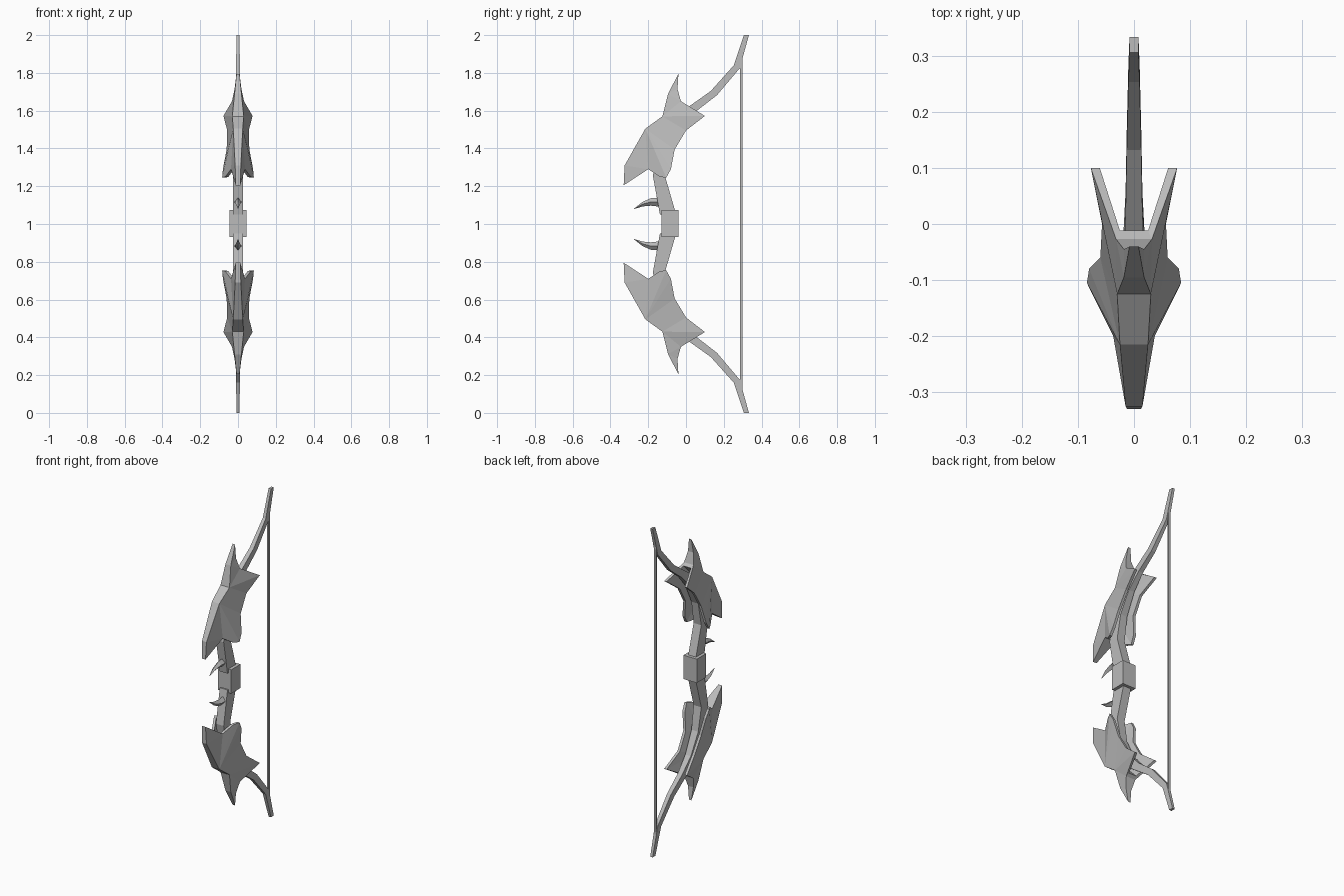
import bpy
import bmesh

cube = bpy.data.objects.get("Cube")
if cube:
    bpy.data.objects.remove(cube, do_unlink=True)

grey = bpy.data.materials.new("plain_grey")
grey.use_nodes = True
COLOUR = (0.5, 0.5, 0.5, 1)
grey.diffuse_color = COLOUR
grey.node_tree.nodes["Principled BSDF"].inputs["Base Color"].default_value = COLOUR

MID = 1.0  # height of the mirror plane between the two halves


def make(name, verts, faces, mirror=True):
    """Flat-shaded object with its origin on the mirror plane."""
    mesh = bpy.data.meshes.new(name)
    mesh.from_pydata([(x, y, z - MID) for x, y, z in verts], [], faces)
    bm = bmesh.new()
    bm.from_mesh(mesh)
    bmesh.ops.recalc_face_normals(bm, faces=bm.faces)
    bm.to_mesh(mesh)
    bm.free()
    mesh.materials.append(grey)
    ob = bpy.data.objects.new(name, mesh)
    ob.location.z = MID
    bpy.context.collection.objects.link(ob)
    if mirror:
        mod = ob.modifiers.new("Mirror", 'MIRROR')
        mod.use_axis = (False, False, True)
        mod.use_mirror_merge = False
    return ob


def loft(name, rings, mirror=True):
    """Skin four-cornered rings and cap both ends."""
    verts = [v for ring in rings for v in ring]
    faces = [(0, 1, 2, 3), tuple(len(verts) - k for k in (1, 2, 3, 4))]
    for i in range(len(rings) - 1):
        for k in range(4):
            a, b = 4 * i + k, 4 * i + (k + 1) % 4
            faces.append((a, b, b + 4, a + 4))
    return make(name, verts, faces, mirror)


def block_ring(x, y0, y1, z):
    return [(-x, y0, z), (x, y0, z), (x, y1, z), (-x, y1, z)]


# Grip block and bowstring
loft("grip", [block_ring(0.045, -0.13, -0.04, z) for z in (0.93, 1.075)], False)
loft("bowstring", [block_ring(0.006, 0.287, 0.299, z) for z in (0.09, 1.91)], False)

# Limbs: front edge (y, z), back edge (y, z), half width
limb = [
    ((-0.138, 1.05), (-0.052, 1.05), 0.026),
    ((-0.175, 1.255), (-0.11, 1.25), 0.026),
    ((-0.145, 1.42), (-0.085, 1.39), 0.023),
    ((-0.07, 1.56), (-0.02, 1.515), 0.019),
    ((0.02, 1.625), (0.058, 1.60), 0.015),
    ((0.132, 1.705), (0.164, 1.682), 0.013),
    ((0.253, 1.84), (0.285, 1.825), 0.010),
    ((0.306, 2.0), (0.333, 2.0), 0.008),
]
loft("limbs", [[(-w, *f), (w, *f), (w, *b), (-w, *b)] for f, b, w in limb])

# Curved horns with diamond sections: y, z, half width, half height
horn = [(-0.11, 1.115, 0.022, 0.027), (-0.185, 1.117, 0.017, 0.020),
        (-0.23, 1.105, 0.011, 0.012), (-0.275, 1.08, 0.001, 0.001)]
loft("horns", [[(-w, y, z), (0, y, z + h), (w, y, z), (0, y, z - h)]
               for y, z, w, h in horn])

# Armour shells: front ridge (r), rear edge (b), inner rim (c), channel floor (q)
ridge = [(0.012, -0.33, 1.205), (0.015, -0.325, 1.31), (0.025, -0.215, 1.505),
         (0.03, -0.125, 1.57), (0.018, -0.095, 1.69), (0.008, -0.04, 1.795)]
rear = [(0.037, -0.2, 1.29), (0.067, -0.14, 1.25), (0.084, -0.105, 1.245),
        (0.080, -0.08, 1.29), (0.060, -0.06, 1.395), (0.057, 0.0, 1.495),
        (0.077, 0.1, 1.572), (0.032, -0.027, 1.65), (0.018, -0.045, 1.715)]
inner = [(x - 0.016, y, z) for x, y, z in rear[:7]] + [(0.025, -0.012, 1.635)]
floor = [(0.012, -0.19, 1.45), (0.012, -0.10, 1.54)]

points, index = [], {}
for key, row in (("r", ridge), ("b", rear), ("c", inner), ("q", floor)):
    for i, (x, y, z) in enumerate(row):
        for tag, side in (("+", 1), ("-", -1)):
            index[f"{key}{i}{tag}"] = len(points)
            points.append((side * x, y, z))

# Faces repeated on each side
sides = ["r0 b0 r1", "r1 b0 r2", "r2 b0 b1", "r2 b1 b2", "r2 b2 b3", "r2 b3 b4",
         "r2 b4 r3", "r3 b4 b5", "r3 b5 b6", "r3 b6 b7", "r3 b7 r4",
         "r4 b7 b8", "r4 b8 r5",
         "q0 c0 c1", "q0 c1 c2", "q0 c2 c3", "q0 c3 c4", "q0 c4 q1",
         "q1 c4 c5", "q1 c5 c6", "q1 c6 c7"]
sides += [f"b{i} b{i + 1} c{i + 1} c{i}" for i in range(7)]
# Chains whose faces reach across from one side to the other
chains = ["r0 r1 r2 r3 r4 r5", "r5 b8 b7 c7 q1 q0 c0 b0 r0"]

faces = [tuple(index[n + tag] for n in f.split()) for f in sides for tag in "+-"]
for chain in chains:
    names = chain.split()
    for a, b in zip(names, names[1:]):
        faces.append((index[a + "+"], index[b + "+"], index[b + "-"], index[a + "-"]))
# Drop the zero-height span where rim and rear edge lie on one line
rim = {index["c0+"], index["b0+"], index["b0-"], index["c0-"]}
faces = [f for f in faces if set(f) != rim]
tip = {index["b0+"], index["r0+"], index["r0-"], index["b0-"]}
faces = [f for f in faces if set(f) != tip]
faces.append(tuple(index[n] for n in ("r0+", "b0+", "c0+", "c0-", "b0-", "r0-")))
make("armour_shells", points, faces)
